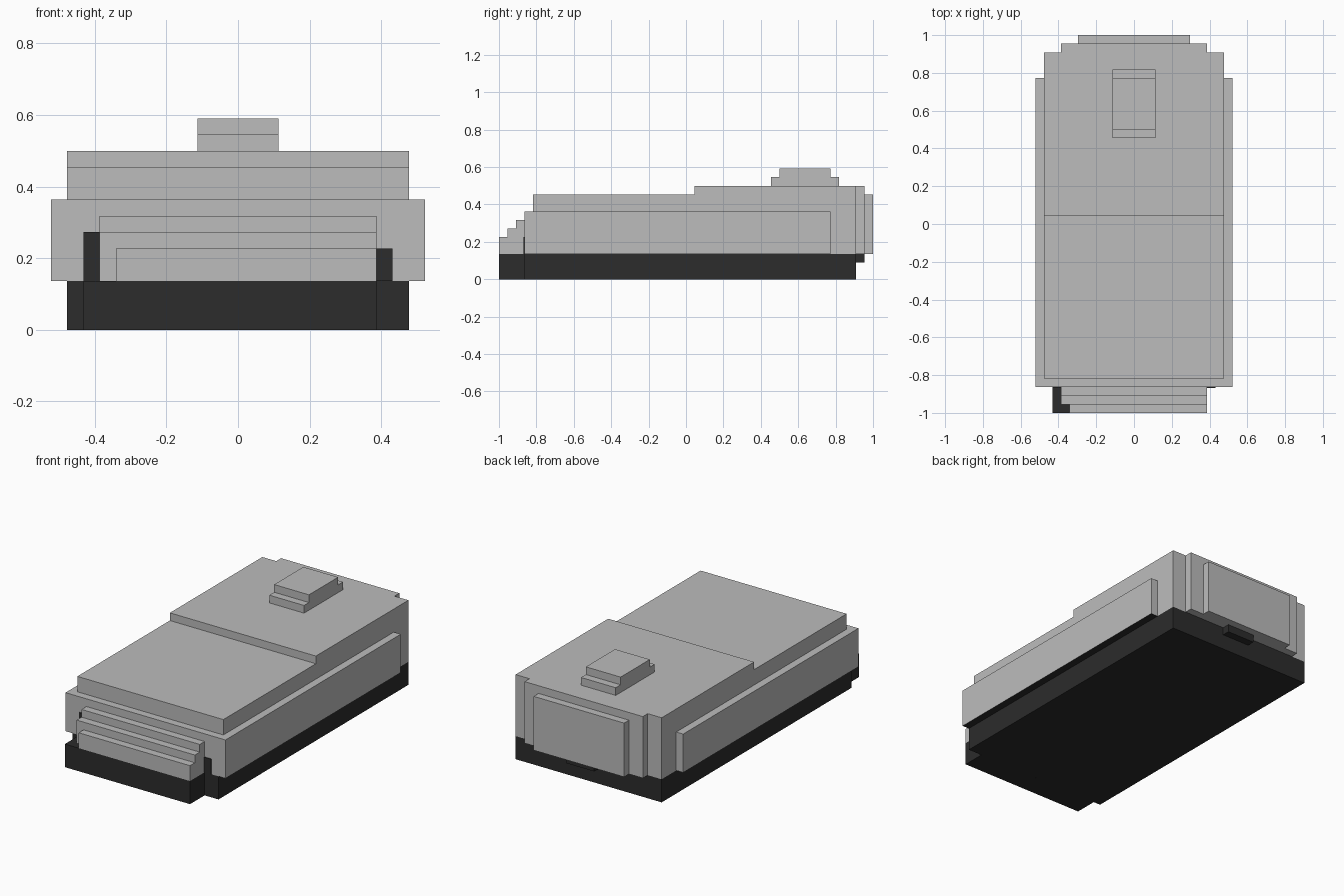
import bpy
import bmesh

cube = bpy.data.objects.get("Cube")
if cube:
    bpy.data.objects.remove(cube, do_unlink=True)

U = 2 / 44  # one block of the stepped grid


def material(name, value):
    mat = bpy.data.materials.new(name)
    mat.use_nodes = True
    colour = (value, value, value, 1)
    mat.diffuse_color = colour
    mat.node_tree.nodes["Principled BSDF"].inputs["Base Color"].default_value = colour
    return mat


grey = material("light grey", 0.503)
black = material("dark grey", 0.025)


def box(name, x, y, z, mat, dark_underside=False):
    """Box between grid limits: x from the centre, y from the front, z from the ground."""
    bm = bmesh.new()
    bmesh.ops.create_cube(bm, size=1)
    lims = [x, (y[0] - 22, y[1] - 22), z]
    for v in bm.verts:
        v.co = [U * (lo + (c + 0.5) * (hi - lo)) for c, (lo, hi) in zip(v.co, lims)]
    bm.normal_update()
    if dark_underside:
        for f in bm.faces:
            f.material_index = int(f.normal.z < -0.5)
    mesh = bpy.data.meshes.new(name)
    bm.to_mesh(mesh)
    bm.free()
    mesh.materials.append(mat)
    if dark_underside:
        mesh.materials.append(black)
    obj = bpy.data.objects.new(name, mesh)
    bpy.context.collection.objects.link(obj)
    return obj


# Dark chassis with its narrower nose and rear peg
box("chassis", (-10.5, 10.5), (3, 42), (0, 3), black)
box("chassis_nose", (-9.5, 8.5), (0, 3), (0, 3), black)
box("rear_peg", (-1.5, 2.5), (42, 43), (2, 3), black)

# Main body: side slab, lower deck and raised rear deck
box("side_slab", (-11.5, 11.5), (3, 39), (3, 8), grey, True)
box("lower_deck", (-10.5, 10.5), (4, 42), (3, 10), grey)
box("upper_deck", (-10.5, 10.5), (23, 42), (10, 11), grey)

# Stair-stepped nose
for i, left in enumerate((-7.5, -8.5, -8.5)):
    box(f"nose_step_{i + 1}", (left, 8.5), (i, 3), (3, 5 + i), grey)

# Layered rear panels
box("rear_panel_inner", (-8.5, 8.5), (42, 43), (3, 11), grey)
box("rear_panel_outer", (-6.5, 6.5), (43, 44), (3, 10), grey)

# Roof hump in two tiers
box("hump_base", (-2.5, 2.5), (32, 40), (11, 12), grey)
box("hump_top", (-2.5, 2.5), (33, 39), (12, 13), grey)

# Dark plates beside the nose steps
box("nose_plate_right", (8.5, 9.5), (2.9, 3), (3, 5), black)
box("nose_plate_left", (-9.5, -8.5), (2.9, 3), (3, 6), black)
